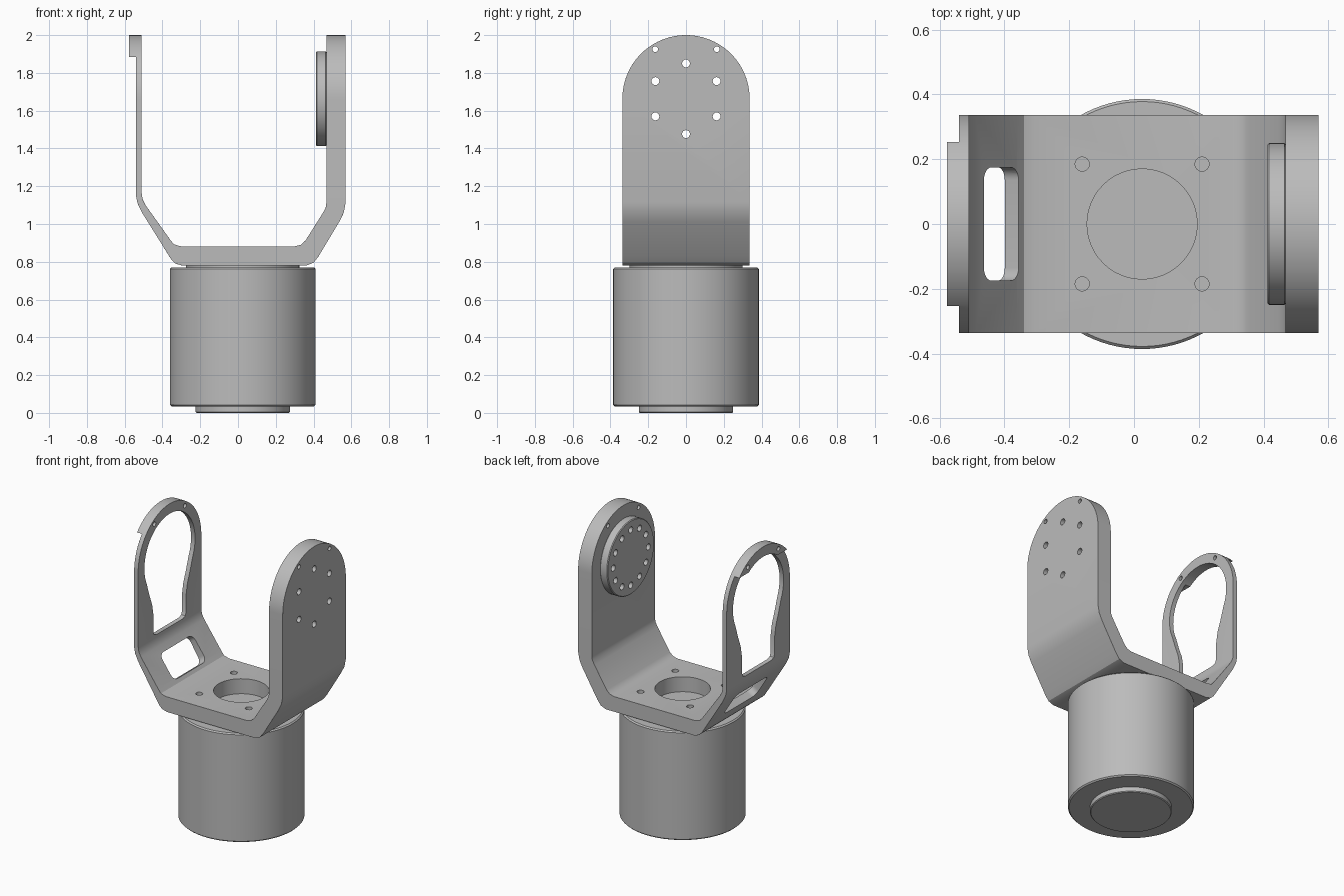
import bpy, bmesh, math
from mathutils import Matrix, Vector

cube = bpy.data.objects.get("Cube")
if cube:
    bpy.data.objects.remove(cube, do_unlink=True)

grey = bpy.data.materials.new("machined grey")
grey.use_nodes = True
COLOUR = (0.5, 0.5, 0.5, 1)
grey.diffuse_color = COLOUR
grey.node_tree.nodes["Principled BSDF"].inputs["Base Color"].default_value = COLOUR

AXIS_Z = 1.663      # pivot height of the yoke
HALF = 0.337        # half depth of the yoke
BODY_X = 0.025      # centre of the motor body


def finish(name, bm):
    bmesh.ops.recalc_face_normals(bm, faces=bm.faces)
    mesh = bpy.data.meshes.new(name)
    bm.to_mesh(mesh)
    bm.free()
    obj = bpy.data.objects.new(name, mesh)
    bpy.context.collection.objects.link(obj)
    mesh.materials.append(grey)
    return obj


def prism(name, points, direction):
    """Extrude a closed outline of 3D points along a vector."""
    bm = bmesh.new()
    face = bm.faces.new([bm.verts.new(p) for p in points])
    grown = bmesh.ops.extrude_face_region(bm, geom=[face])["geom"]
    verts = [v for v in grown if isinstance(v, bmesh.types.BMVert)]
    bmesh.ops.translate(bm, verts=verts, vec=direction)
    return finish(name, bm)


def cylinders(name, centres, radius, depth, axis="Z", segments=16):
    """One mesh holding equal cylinders at the given centres."""
    bm = bmesh.new()
    turn = Matrix.Rotation(math.pi / 2, 4, "Y") if axis == "X" else Matrix()
    for c in centres:
        bmesh.ops.create_cone(bm, cap_ends=True, segments=segments, radius1=radius,
                              radius2=radius, depth=depth,
                              matrix=Matrix.Translation(c) @ turn)
    return finish(name, bm)


def activate(obj):
    bpy.ops.object.select_all(action="DESELECT")
    obj.select_set(True)
    bpy.context.view_layer.objects.active = obj


def boolean(obj, cutter, operation="DIFFERENCE"):
    activate(obj)
    mod = obj.modifiers.new("cut", "BOOLEAN")
    mod.operation, mod.object, mod.solver = operation, cutter, "EXACT"
    bpy.ops.object.modifier_apply(modifier=mod.name)
    bpy.data.objects.remove(cutter, do_unlink=True)


def chamfer(obj, width):
    activate(obj)
    mod = obj.modifiers.new("chamfer", "BEVEL")
    mod.width, mod.segments = width, 1
    mod.limit_method, mod.angle_limit = "ANGLE", math.radians(50)
    bpy.ops.object.modifier_apply(modifier=mod.name)


def smooth(obj):
    activate(obj)
    bpy.ops.object.shade_smooth_by_angle(angle=math.radians(30))


def arc(radius, start, end, steps):
    """Points (y, z) round the pivot, angles in degrees."""
    angles = [math.radians(start + (end - start) * i / steps) for i in range(steps + 1)]
    return [(radius * math.cos(a), AXIS_Z + radius * math.sin(a)) for a in angles]


# Yoke: bent strip profile trimmed by a round-topped outline
profile = [(-0.577, 2.1), (-0.577, 1.885), (-0.54, 1.885), (-0.54, 1.15), (-0.532, 1.11),
           (-0.508, 1.06), (-0.352, 0.81), (-0.33, 0.79), (-0.295, 0.78),
           (0.362, 0.78), (0.4, 0.795), (0.426, 0.828), (0.537, 1.013), (0.56, 1.06),
           (0.57, 1.114), (0.57, 2.1), (0.468, 2.1), (0.468, 1.114), (0.464, 1.085),
           (0.447, 1.055), (0.357, 0.912), (0.333, 0.89), (0.3, 0.882),
           (-0.305, 0.882), (-0.34, 0.893), (-0.36, 0.918), (-0.49, 1.1),
           (-0.505, 1.13), (-0.51, 1.165), (-0.51, 2.1)]
yoke = prism("yoke", [(x, -0.5, z) for x, z in profile], (0, 1, 0))
arch = [(-HALF, 0.5), (HALF, 0.5)] + arc(HALF, 0, 180, 48)
boolean(yoke, prism("arch", [(-1, y, z) for y, z in arch], (2, 0, 0)), "INTERSECT")
chamfer(yoke, 0.007)

# Keyhole window in the thin arm
side = [(0.215, 1.46), (0.188, 1.39), (0.175, 1.32), (0.175, 1.205), (0.165, 1.18), (0.14, 1.17)]
window = arc(0.27, 205, -25, 48) + side + [(-y, z) for y, z in reversed(side)]
boolean(yoke, prism("window", [(-0.7, y, z) for y, z in window], (0.4, 0, 0)))

# Rounded slot through the sloping part below the window
along, normal = Vector((-0.55, 0, 0.835)), Vector((0.835, 0, 0.55))
centre = Vector((-0.41, 0, 0.988))
slot = []
for i, (sy, su) in enumerate([(1, 1), (-1, 1), (-1, -1), (1, -1)]):
    for k in range(7):
        a = math.radians(90 * i + 15 * k)
        y = sy * 0.135 + 0.04 * math.cos(a)
        u = su * 0.052 + 0.04 * math.sin(a)
        slot.append(centre + Vector((0, y, 0)) + along * u - normal * 0.1)
boolean(yoke, prism("slot", slot, normal * 0.2))

# Bearing bore and four mounting holes in the yoke floor
boolean(yoke, cylinders("bore", [(BODY_X, 0, 0.85)], 0.17, 0.3, segments=48))
corners = [(BODY_X + sx * 0.185, sy * 0.185, 0.85) for sx in (-1, 1) for sy in (-1, 1)]
boolean(yoke, cylinders("mount_holes", corners, 0.022, 0.3))

# Output disc on the thick arm
disc = cylinders("output_disc", [(0.4405, 0, AXIS_Z)], 0.25, 0.057, "X", 64)
chamfer(disc, 0.005)


# Bolt holes: six pass right through, the disc has twelve
def ring(count, x):
    return [(x, 0.187 * math.sin(2 * math.pi * i / count),
             AXIS_Z + 0.187 * math.cos(2 * math.pi * i / count)) for i in range(count)]


boolean(yoke, cylinders("bolt_holes", ring(6, 0.52), 0.021, 0.3, "X"))
boolean(disc, cylinders("disc_holes", ring(12, 0.44), 0.021, 0.3, "X"))
for x in (-0.54, 0.52):
    boolean(yoke, cylinders("rim_holes", [(x, s * 0.163, 1.925) for s in (-1, 1)],
                            0.015, 0.3, "X"))

# Motor body, locating collar and foot
body = cylinders("motor_body", [(BODY_X, 0, 0.4025)], 0.386, 0.735, segments=96)
chamfer(body, 0.008)
collar = cylinders("motor_collar", [(BODY_X, 0, 0.775)], 0.3, 0.012, segments=64)
foot = cylinders("motor_foot", [(BODY_X, 0, 0.02)], 0.25, 0.04, segments=64)
chamfer(foot, 0.005)

for part in (yoke, disc, body, collar, foot):
    smooth(part)
